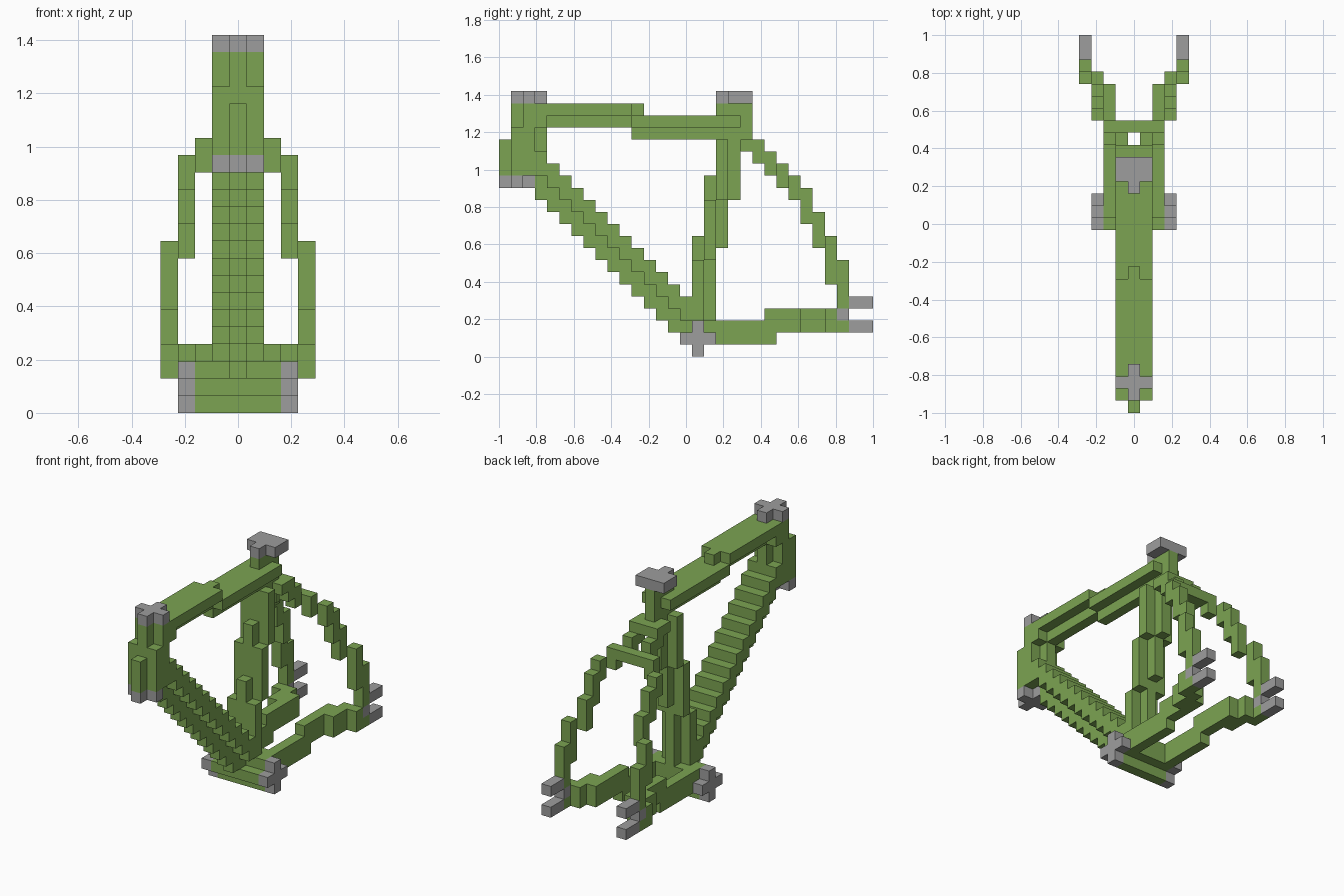
import bpy, bmesh
from mathutils import Vector

cube = bpy.data.objects.get("Cube")
if cube:
    bpy.data.objects.remove(cube)

UNIT = 2 / 31          # edge of one block
cells = {}             # block (x, y, z) -> part name


def fill(part, xs, ys, zs, mirror=False):
    """Fill blocks over half-open ranges; optionally repeat on the -x side."""
    for x in range(*xs):
        for y in range(*ys):
            for z in range(*zs):
                cells[x, y, z] = part
                if mirror:
                    cells[-x, y, z] = part


MID, WIDE, SIDE, TWO, THREE, FOUR = (0, 1), (-1, 2), (1, 2), (2, 3), (3, 4), (4, 5)

# Head tube: slightly raked, cross-shaped section
fill("head_tube", MID, (0, 1), (15, 18))
fill("head_tube", MID, (1, 3), (15, 21))
fill("head_tube", MID, (3, 4), (13, 21))
fill("head_tube", SIDE, (1, 2), (15, 19), True)
fill("head_tube", SIDE, (2, 3), (15, 21), True)

# Top tube: T section that drops one block halfway
fill("top_tube", SIDE, (3, 4), (19, 21), True)
fill("top_tube", SIDE, (4, 11), (20, 21), True)
fill("top_tube", MID, (4, 12), (19, 21))
fill("top_tube", SIDE, (11, 20), (19, 20), True)
fill("top_tube", MID, (11, 20), (18, 20))

# Down tube: staircase with a narrow keel underneath
for y in range(3, 16):
    fill("down_tube", MID, (y, y + 1), (16 - y, 20 - y))
    fill("down_tube", SIDE, (y, y + 1), (18 - y, 20 - y), True)

# Seat tube: leaning back, wide core with narrow ribs front and back
for y, low, high in ((16, 3, 8), (17, 8, 13), (18, 13, 18)):
    fill("seat_tube", SIDE, (y, y + 1), (low, high), True)
for y, low, high in ((16, 3, 10), (17, 3, 15), (18, 9, 21), (19, 13, 21), (20, 17, 21)):
    fill("seat_tube", MID, (y, y + 1), (low, high))

# Bottom bracket shell
fill("bottom_bracket", (-2, 3), (15, 18), (1, 2))
fill("bottom_bracket", (-2, 3), (16, 17), (0, 3))
fill("bottom_bracket", WIDE, (16, 18), (1, 3))

# Seat stays: flaring arcs joined by a bridge
fill("seat_stays", WIDE, (20, 22), (17, 18))
fill("seat_stays", WIDE, (23, 24), (15, 16))
for xs, y, low, high in ((SIDE, 21, 16, 18), (SIDE, 22, 15, 17), (TWO, 23, 14, 16),
                         (THREE, 24, 13, 15), (THREE, 25, 11, 14), (THREE, 26, 9, 12),
                         (FOUR, 27, 6, 10), (FOUR, 28, 4, 8)):
    fill("seat_stays", xs, (y, y + 1), (low, high), True)

# Chain stays: stepping outwards to the rear
fill("chain_stays", TWO, (17, 23), (1, 3), True)
fill("chain_stays", TWO, (22, 27), (2, 4), True)
fill("chain_stays", THREE, (25, 28), (2, 4), True)
fill("chain_stays", FOUR, (27, 28), (2, 4), True)
fill("chain_stays", FOUR, (28, 29), (2, 3), True)

# Grey fittings
fill("head_cap", MID, (1, 4), (21, 22))
fill("head_cap", WIDE, (2, 3), (21, 22))
fill("head_lower_cup", MID, (0, 3), (14, 15))
fill("head_lower_cup", WIDE, (1, 2), (14, 15))
fill("seat_clamp", MID, (18, 21), (21, 22))
fill("seat_clamp", WIDE, (19, 21), (21, 22))
fill("bracket_cups", THREE, (15, 18), (1, 2), True)
fill("bracket_cups", THREE, (16, 17), (0, 3), True)
fill("rear_dropouts", FOUR, (28, 29), (3, 4), True)
for z in (2, 4):
    fill("rear_dropouts", FOUR, (29, 31), (z, z + 1), True)


def make_material(name, rgb):
    mat = bpy.data.materials.new(name)
    mat.use_nodes = True
    mat.diffuse_color = (*rgb, 1)
    mat.node_tree.nodes["Principled BSDF"].inputs["Base Color"].default_value = (*rgb, 1)
    return mat


green = make_material("leaf_green", (0.2, 0.37, 0.085))
grey = make_material("metal_grey", (0.34, 0.34, 0.34))
FITTINGS = {"head_cap", "head_lower_cup", "seat_clamp", "bracket_cups", "rear_dropouts"}


def build(part):
    """Make one object from the exposed block faces of a part."""
    bm = bmesh.new()
    for cell, owner in cells.items():
        if owner != part:
            continue
        centre = Vector((cell[0], cell[1] - 15, cell[2] + 0.5))
        for axis in range(3):
            for sign in (-1, 1):
                near = list(cell)
                near[axis] += sign
                if tuple(near) in cells:
                    continue
                n, u, v = Vector(), Vector(), Vector()
                n[axis], u[(axis + 1) % 3], v[(axis + 2) % 3] = sign / 2, sign / 2, 0.5
                ring = (-u - v, u - v, u + v, -u + v)
                bm.faces.new([bm.verts.new((centre + n + c) * UNIT) for c in ring])
    bmesh.ops.remove_doubles(bm, verts=bm.verts[:], dist=UNIT / 100)
    bmesh.ops.dissolve_limit(bm, angle_limit=0.01, verts=bm.verts[:], edges=bm.edges[:])
    mesh = bpy.data.meshes.new(part)
    bm.to_mesh(mesh)
    bm.free()
    mesh.materials.append(grey if part in FITTINGS else green)
    bpy.context.collection.objects.link(bpy.data.objects.new(part, mesh))


for part in sorted(set(cells.values())):
    build(part)
